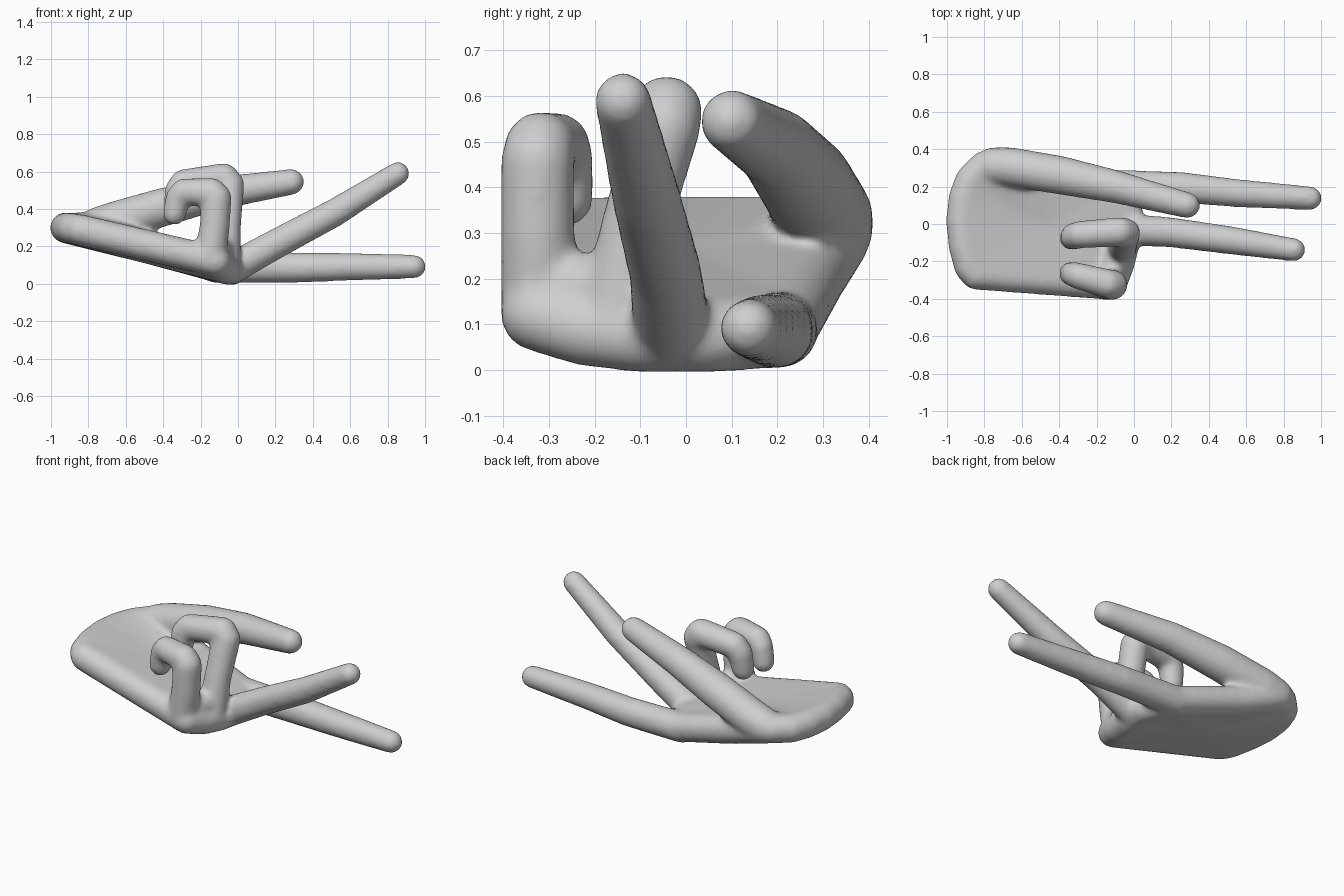
import bpy, bmesh
from mathutils import Matrix

skin = bpy.data.materials.new("plain grey")
skin.diffuse_color = (0.62, 0.62, 0.62, 1)

GROW = 0.006  # makes up for the shrinkage of the final smoothing
verts, faces = [], []


def blob(balls):
    """Add the convex hull around a few balls (x, y, z, radius)."""
    bm = bmesh.new()
    for x, y, z, r in balls:
        bmesh.ops.create_icosphere(bm, subdivisions=3, radius=r + GROW,
                                   matrix=Matrix.Translation((x, y, z)))
    hull = bmesh.ops.convex_hull(bm, input=bm.verts[:])
    junk = {g for g in hull["geom_interior"] + hull["geom_unused"]
            if isinstance(g, bmesh.types.BMVert)}
    bmesh.ops.delete(bm, geom=list(junk), context='VERTS')
    bmesh.ops.recalc_face_normals(bm, faces=bm.faces[:])
    bm.verts.index_update()
    start = len(verts)
    verts.extend(v.co.copy() for v in bm.verts)
    faces.extend([start + v.index for v in f.verts] for f in bm.faces)
    bm.free()


def finger(path):
    for a, b in zip(path, path[1:]):
        blob([a, b])


# Palm: a rounded slab fanned out from its middle
R = 0.076
rim = [(-0.924, 0.02, 0.30), (-0.91, 0.14, 0.30), (-0.875, 0.235, 0.30),
       (-0.80, 0.31, 0.305), (-0.72, 0.32, 0.285),
       (-0.50, 0.27, 0.205), (-0.10, 0.205, 0.087), (-0.03, 0.05, 0.076),
       (-0.05, -0.10, 0.076), (-0.08, -0.22, 0.09), (-0.12, -0.325, 0.122),
       (-0.845, -0.27, 0.29), (-0.88, -0.23, 0.295), (-0.91, -0.12, 0.30)]
for a, b in zip(rim, rim[1:] + rim[:1]):
    blob([(-0.47, 0.0, 0.187, R), (*a, R), (*b, R)])

# Thumb
finger([(-0.75, 0.31, 0.31, 0.095), (-0.66, 0.305, 0.335, 0.10),
        (-0.40, 0.262, 0.41, 0.098),
        (-0.10, 0.20, 0.485, 0.083), (0.285, 0.10, 0.545, 0.064)])
# Index finger, nearly flat
finger([(-0.12, 0.205, 0.09, 0.080), (0.25, 0.196, 0.086, 0.077),
        (0.55, 0.165, 0.091, 0.070), (0.942, 0.138, 0.092, 0.058)])
# Middle finger, pointing up and out
finger([(-0.03, -0.03, 0.085, 0.080), (0.20, -0.045, 0.212, 0.075),
        (0.52, -0.088, 0.382, 0.070), (0.855, -0.138, 0.59, 0.057)])
# Ring finger, curled
finger([(-0.07, -0.15, 0.11, 0.078), (-0.06, -0.115, 0.30, 0.07),
        (-0.045, -0.048, 0.53, 0.074), (-0.075, -0.042, 0.566, 0.074),
        (-0.29, -0.057, 0.54, 0.068), (-0.32, -0.065, 0.50, 0.066),
        (-0.335, -0.075, 0.40, 0.058)])
# Little finger, curled
finger([(-0.15, -0.32, 0.14, 0.080), (-0.125, -0.325, 0.30, 0.076),
        (-0.115, -0.325, 0.46, 0.075), (-0.14, -0.32, 0.488, 0.073),
        (-0.29, -0.28, 0.492, 0.066), (-0.32, -0.27, 0.46, 0.062),
        (-0.34, -0.265, 0.375, 0.057)])
# Webs at the finger roots
blob([(-0.14, -0.31, 0.18, 0.07), (-0.12, -0.24, 0.17, 0.07),
      (-0.08, -0.15, 0.18, 0.07)])
blob([(-0.20, -0.30, 0.165, 0.07), (-0.14, -0.31, 0.20, 0.07)])

mesh = bpy.data.meshes.new("hand")
mesh.from_pydata(verts, [], faces)
mesh.materials.append(skin)
hand = bpy.data.objects.new("hand", mesh)
bpy.context.collection.objects.link(hand)

# Fuse the parts into one smooth skin
remesh = hand.modifiers.new("fuse", 'REMESH')
remesh.mode = 'VOXEL'
remesh.voxel_size = 0.013
remesh.use_smooth_shade = True
soften = hand.modifiers.new("soften", 'SMOOTH')
soften.factor = 0.5
soften.iterations = 16
